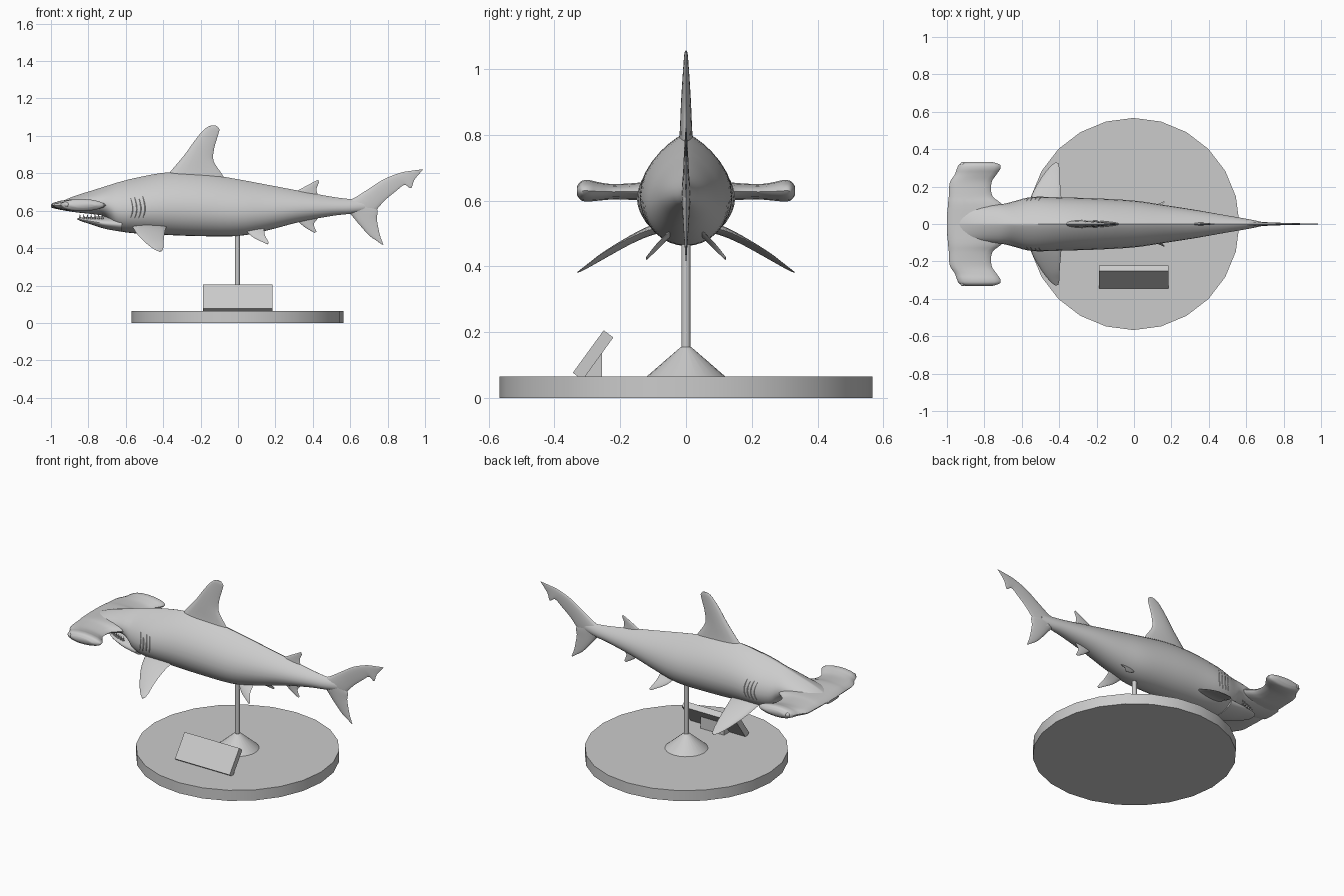
import bpy, bmesh, math
from mathutils import Vector

if "Cube" in bpy.data.objects:
    bpy.data.objects.remove(bpy.data.objects["Cube"])

grey = bpy.data.materials.new("plain grey")
grey.diffuse_color = (0.6, 0.6, 0.6, 1)
grey.use_nodes = True
grey.node_tree.nodes["Principled BSDF"].inputs["Base Color"].default_value = grey.diffuse_color


def finish(name, bm, angle=40):
    bmesh.ops.recalc_face_normals(bm, faces=bm.faces)
    me = bpy.data.meshes.new(name)
    bm.to_mesh(me)
    bm.free()
    ob = bpy.data.objects.new(name, me)
    bpy.context.collection.objects.link(ob)
    me.materials.append(grey)
    bpy.ops.object.select_all(action='DESELECT')
    ob.select_set(True)
    bpy.context.view_layer.objects.active = ob
    bpy.ops.object.shade_smooth_by_angle(angle=math.radians(angle))
    return ob


def smooth(rows, n=4):
    """Catmull-Rom interpolation of number rows."""
    out = []
    for i in range(len(rows) - 1):
        p = [rows[max(i - 1, 0)], rows[i], rows[i + 1], rows[min(i + 2, len(rows) - 1)]]
        for k in range(n):
            t = k / n
            out.append([0.5 * (2 * b + (c - a) * t + (2 * a - 5 * b + 4 * c - d) * t * t
                               + (3 * b - a - 3 * c + d) * t ** 3) for a, b, c, d in zip(*p)])
    return out + [list(rows[-1])]


def loft(name, rings, angle=40):
    bm = bmesh.new()
    vs = [[bm.verts.new(p) for p in r] for r in rings]
    n = len(vs[0])
    for a, b in zip(vs, vs[1:]):
        for i in range(n):
            bm.faces.new((a[i], a[(i + 1) % n], b[(i + 1) % n], b[i]))
    bm.faces.new(vs[0])
    bm.faces.new(vs[-1])
    return finish(name, bm, angle)


def skin(row, a):
    """Point on an egg-shaped section: x, top, bottom, half width."""
    x, top, bot, w = row
    mid = bot + 0.42 * (top - bot)
    c, s = math.cos(a), math.sin(a)
    y = w * math.copysign(abs(c) ** (1.7 if s > 0 else 1.0), c)
    return Vector((x, y, mid + s * ((top - mid) if s > 0 else (mid - bot))))


def body_loft(name, rows, n=32):
    loft(name, [[skin(r, math.tau * i / n) for i in range(n)] for r in rows])


def fin(name, rows, normal, side=1, n=16, blunt=0.5):
    """Rows: leading point, trailing point, half thickness."""
    rings = []
    for r in smooth(rows):
        lead, trail, h = Vector(r[:3]), Vector(r[3:6]), r[6]
        ring = []
        for i in range(n):
            a = math.tau * i / n
            c = (1 - math.cos(a)) / 2
            p = lead.lerp(trail, c) + Vector(normal) * h * math.sin(a) * (1 - blunt * c)
            p.y *= side
            ring.append(p)
        rings.append(ring)
    loft(name, rings, 60)


def flat_fin(name, rows):
    fin(name, [(a, 0, b, c, 0, d, h) for a, b, c, d, h in rows], (0, 1, 0))


# Body and lower jaw
body = smooth([
    (-1.0, .633, .617, .06), (-.95, .648, .605, .08), (-.87, .68, .592, .095),
    (-.78, .708, .582, .10), (-.72, .727, .572, .105), (-.685, .738, .545, .11),
    (-.64, .752, .495, .122), (-.54, .777, .478, .145), (-.375, .805, .47, .142),
    (-.2, .80, .464, .137), (0, .768, .465, .125), (.15, .74, .493, .103),
    (.33, .706, .54, .075), (.5, .675, .572, .045), (.6, .662, .584, .028),
    (.68, .655, .60, .012)])
body_loft("body", body)
body_loft("lower_jaw", smooth([
    (-.858, .560, .552, .025), (-.83, .565, .541, .052), (-.78, .567, .525, .075),
    (-.71, .572, .503, .093), (-.62, .58, .487, .105)]))

# Teeth along the jaw
bm = bmesh.new()
for s in (-1, 1):
    for i in range(7):
        t = i / 6
        ret = bmesh.ops.create_cone(bm, segments=5, radius1=.007, radius2=.0005, depth=.026, cap_ends=True)
        bmesh.ops.translate(bm, verts=ret['verts'],
                            vec=(-.845 + .12 * t, s * (.018 + .06 * t ** .6), .57))
finish("teeth", bm)

# Hammer head spanning both sides
half = [(0, -1.0, -.64, .632, .03), (.1, -.995, -.70, .630, .033), (.15, -.99, -.757, .628, .029),
        (.22, -.985, -.762, .627, .026), (.265, -.958, -.735, .628, .031),
        (.295, -.947, -.715, .63, .036), (.318, -.935, -.718, .63, .033), (.332, -.90, -.76, .63, .014)]
span = [(-y, *r) for y, *r in half[:0:-1]] + half
fin("hammer_head", [(a, y, z, b, y, z, h) for y, a, b, z, h in span], (0, 0, 1), blunt=.2)

# Eyes at the hammer ends
for s in (-1, 1):
    bm = bmesh.new()
    bmesh.ops.create_uvsphere(bm, u_segments=12, v_segments=8, radius=.014)
    bmesh.ops.translate(bm, verts=bm.verts, vec=(-.915, s * .318, .632))
    finish("eye", bm)

# Gill slits following the skin
for s in (-1, 1):
    for k in range(4):
        rings = []
        for i in range(9):
            t = i / 8
            x0 = -.575 + .022 * k + .012 * math.sin(math.pi * t)
            row = min(body, key=lambda r: abs(r[0] - x0))
            p = skin((x0, *row[1:]), -.35 + .75 * t)
            w = .0005 + .002 * math.sin(math.pi * t)
            rings.append([Vector((p.x + w * math.cos(q), s * (p.y + w * math.sin(q)), p.z))
                          for q in (0, 1.57, 3.14, 4.71)])
        loft("gill_slit", rings)

# Upright fins: lead x, z, trail x, z, half thickness
flat_fin("dorsal_fin", [
    (-.40, .76, -.06, .75, .032), (-.365, .805, -.085, .795, .025), (-.285, .90, -.130, .865, .020),
    (-.235, .97, -.128, .93, .015), (-.195, 1.02, -.108, 1.0, .010),
    (-.165, 1.047, -.10, 1.035, .007), (-.14, 1.056, -.115, 1.054, .003)])
flat_fin("rear_dorsal_fin", [
    (.28, .68, .44, .665, .012), (.315, .705, .425, .69, .009),
    (.375, .738, .420, .718, .006), (.428, .766, .434, .752, .002)])
flat_fin("anal_fin", [
    (.30, .565, .43, .575, .012), (.32, .543, .425, .557, .009),
    (.36, .51, .405, .527, .006), (.408, .482, .42, .488, .002)])
flat_fin("tail_upper_lobe", [
    (.55, .655, .68, .55, .020), (.61, .663, .735, .60, .016), (.685, .708, .785, .655, .011),
    (.77, .763, .845, .705, .008), (.83, .79, .89, .738, .006), (.88, .806, .925, .72, .005),
    (.915, .812, .943, .765, .004), (.99, .822, .985, .815, .0015)])
flat_fin("tail_lower_lobe", [
    (.57, .60, .70, .66, .020), (.60, .583, .745, .605, .016), (.645, .53, .742, .56, .012),
    (.70, .469, .75, .51, .007), (.74, .44, .761, .462, .004), (.773, .417, .777, .420, .0015)])

# Paired fins
for s in (-1, 1):
    fin("pectoral_fin", [
        (-.57, .07, .52, -.37, .07, .52, .022), (-.557, .12, .502, -.385, .12, .508, .018),
        (-.535, .18, .470, -.392, .18, .482, .014), (-.49, .255, .425, -.397, .25, .442, .010),
        (-.45, .305, .395, -.398, .295, .408, .006), (-.42, .33, .381, -.405, .325, .386, .002)],
        (0, .5, .86), s)
    fin("pelvic_fin", [
        (.02, .035, .51, .14, .035, .52, .012), (.05, .06, .485, .14, .06, .495, .009),
        (.085, .085, .455, .145, .09, .467, .006), (.158, .12, .42, .165, .12, .43, .002)],
        (0, .75, .66), s)


# Stand: base disc, cone foot, rod
def round_part(name, r1, r2, z0, z1, sides):
    bm = bmesh.new()
    bmesh.ops.create_cone(bm, segments=sides, radius1=r1, radius2=r2, depth=z1 - z0, cap_ends=True)
    bmesh.ops.translate(bm, verts=bm.verts, vec=(-.003, 0, (z0 + z1) / 2))
    finish(name, bm, 35)


round_part("base", .567, .567, 0, .065, 24)
round_part("rod_foot", .12, .016, .065, .155, 24)
round_part("rod", .0135, .0135, .15, .52, 16)


# Tilted plaque and its wedge support, from side profiles
def slab(name, profile, x0, x1):
    loft(name, [[Vector((x, y, z)) for y, z in profile] for x in (x0, x1)], 20)


slab("plaque", [(-.344, .077), (-.25, .206), (-.221, .184), (-.307, .065), (-.328, .065)], -.188, .184)
slab("plaque_support", [(-.315, .065), (-.255, .065), (-.255, .14)], -.08, .08)
